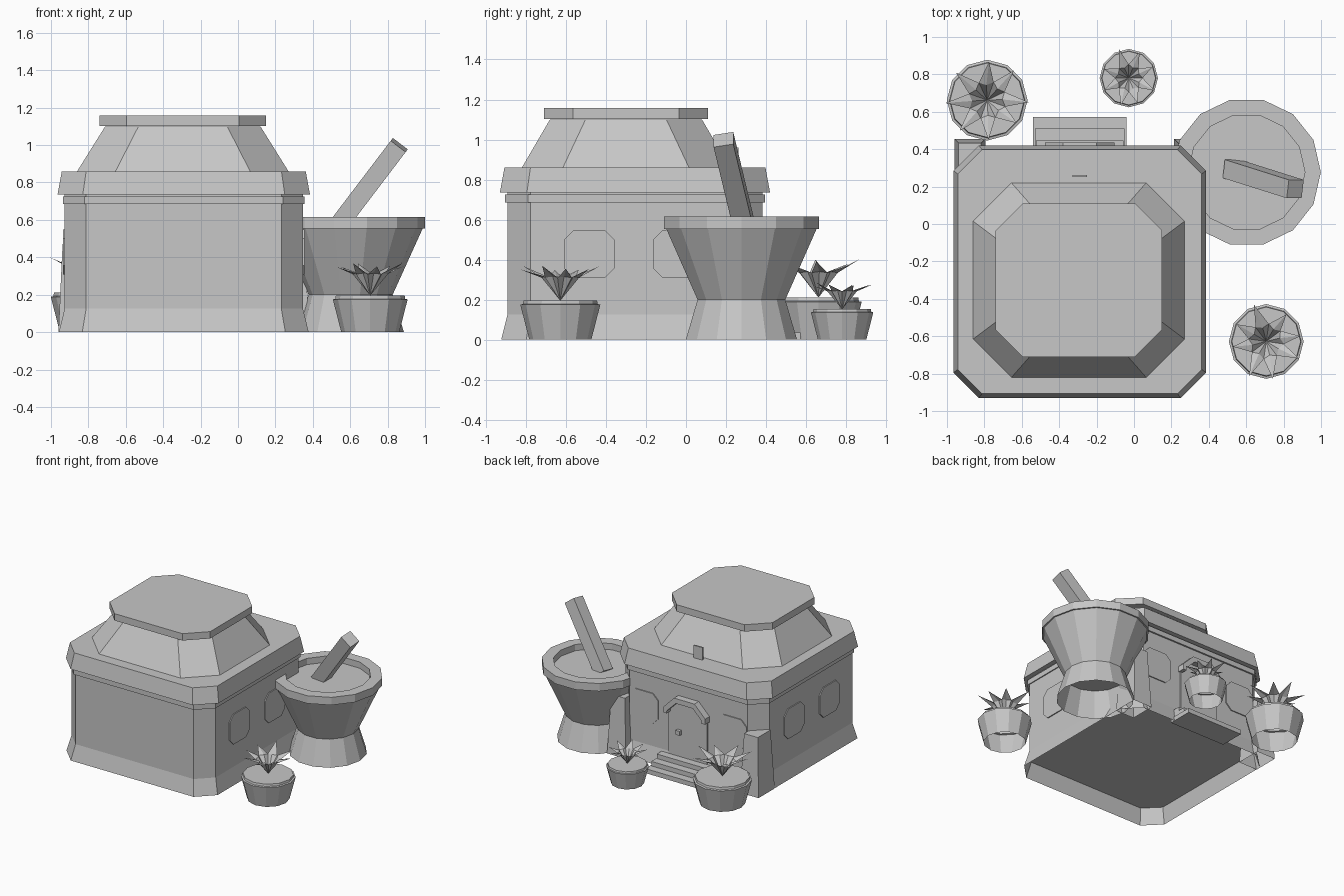
import bpy, bmesh, random
from math import cos, sin, pi, tau
from mathutils import Vector

cube = bpy.data.objects.get("Cube")
if cube:
    bpy.data.objects.remove(cube, do_unlink=True)
random.seed(4)

GREY = bpy.data.materials.new("plain grey")
GREY.use_nodes = True
GREY.diffuse_color = (0.57, 0.57, 0.57, 1)
GREY.node_tree.nodes["Principled BSDF"].inputs["Base Color"].default_value = (0.57, 0.57, 0.57, 1)

CX, CY = -0.29, -0.255    # centre of the building
WALL = 0.637              # half width of the walls
REAR = CY + WALL          # plane of the rear wall


def finish(name, bm, recalc=True):
    if recalc:
        bmesh.ops.recalc_face_normals(bm, faces=bm.faces)
    mesh = bpy.data.meshes.new(name)
    bm.to_mesh(mesh)
    bm.free()
    mesh.materials.append(GREY)
    obj = bpy.data.objects.new(name, mesh)
    bpy.context.collection.objects.link(obj)
    return obj


def loft(name, rings, bottom=True, top=True):
    """Skin a stack of closed rings of points."""
    bm = bmesh.new()
    loops = [[bm.verts.new(p) for p in ring] for ring in rings]
    n = len(loops[0])
    for a, b in zip(loops, loops[1:]):
        for i in range(n):
            j = (i + 1) % n
            bm.faces.new((a[i], a[j], b[j], b[i]))
    if bottom:
        bm.faces.new(loops[0][::-1])
    if top:
        bm.faces.new(loops[-1])
    return finish(name, bm)


def chamfered(hx, hy, c):
    """Outline of a rectangle with cut corners."""
    return [(hx, c - hy), (hx, hy - c), (hx - c, hy), (c - hx, hy),
            (-hx, hy - c), (-hx, c - hy), (c - hx, -hy), (hx - c, -hy)]


def tier(name, cx, cy, levels, **caps):
    """Chamfered block from levels of (z, half x, half y, corner cut)."""
    return loft(name, [[(cx + x, cy + y, z) for x, y in chamfered(hx, hy, c)]
                       for z, hx, hy, c in levels], **caps)


def turned(name, cx, cy, profile, sides, bottom=True):
    """Faceted round body from a profile of (radius, z)."""
    return loft(name, [[(cx + r * cos(tau * i / sides), cy + r * sin(tau * i / sides), z)
                        for i in range(sides)] for r, z in profile], bottom)


def box(name, x0, x1, y0, y1, z0, z1):
    return loft(name, [[(x0, y0, z), (x1, y0, z), (x1, y1, z), (x0, y1, z)] for z in (z0, z1)])


# Building: hollow flared plinth, walls, trim band, brim, sloped roof and cap
tier("plinth", CX, CY, [(0, 0.668, 0.668, 0.125), (0.125, WALL, WALL, 0.115)], bottom=False, top=False)
tier("walls", CX, CY, [(0.125, WALL, WALL, 0.115), (0.74, WALL, WALL, 0.115)])
tier("trim_band", CX, CY, [(0.685, 0.645, 0.65, 0.115), (0.725, 0.645, 0.65, 0.115)])
tier("roof_brim", CX, CY, [(0.735, 0.675, 0.675, 0.135), (0.86, 0.652, 0.652, 0.13)])
tier("roof_slope", -0.295, -0.3, [(0.86, 0.565, 0.52, 0.205), (1.1, 0.415, 0.38, 0.178)])
tier("roof_cap", -0.295, -0.3, [(1.102, 0.445, 0.41, 0.145), (1.157, 0.445, 0.41, 0.145)])

# Tapered square pillars filling the two rear corners
for side, label in ((1, "left"), (-1, "right")):
    rings = []
    for z, inset in ((0, 0), (0.47, 0.022)):
        a, b = 0.505 + inset, 0.67 - inset
        y0, y1 = 0.25 + inset, 0.455 - inset
        rings.append([(CX + side * x, y, z) for x, y in ((a, y0), (b, y0), (b, y1), (a, y1))])
    loft("rear_pillar_" + label, rings, bottom=False)


# Cut-corner window plates, two per side wall and two on the rear wall
def window(name, centre, axis, out):
    rings = []
    for depth in (0, 0.008 * out):
        rings.append([Vector(centre) + Vector((depth, u, v) if axis == "x" else (u, depth, v))
                      for u, v in chamfered(0.126, 0.12, 0.048)])
    loft(name, rings)


for side, label in ((1, "left"), (-1, "right")):
    window("rear_window_" + label, (CX + side * 0.39, REAR, 0.428), "y", 1)
    for i, y in enumerate((-0.483, -0.037)):
        window(f"{label}_window_{i + 1}", (CX + side * WALL, y, 0.428), "x", side)


# Door with a cut-corner top, its hood, knob and steps
def arch(w, top, cut, foot):
    return [(w, foot), (w, top - cut), (w - cut, top), (cut - w, top), (-w, top - cut), (-w, foot)]


loft("door", [[(CX + x, y, z) for x, z in arch(0.17, 0.56, 0.08, 0.11)]
              for y in (REAR, REAR + 0.009)])
hood = arch(0.185, 0.59, 0.095, 0.45) + arch(0.155, 0.55, 0.08, 0.45)[::-1]
bm = bmesh.new()
back, front = [[bm.verts.new((CX + x, y, z)) for x, z in hood] for y in (REAR, REAR + 0.055)]
for i in range(12):
    j = (i + 1) % 12
    bm.faces.new((back[i], back[j], front[j], front[i]))
    if i < 5:
        for loop in (back, front):
            bm.faces.new((loop[i], loop[i + 1], loop[10 - i], loop[11 - i]))
finish("door_hood", bm)
box("door_knob", CX + 0.055, CX + 0.09, REAR, REAR + 0.035, 0.29, 0.325)
for i, (half, depth) in enumerate(((0.249, 0.573), (0.24, 0.51), (0.235, 0.447))):
    box(f"step_{i + 1}", CX - half, CX + half, REAR - 0.01, depth, 0.036 * i, 0.036 * (i + 1))

# Small blank plaque standing on the rear of the roof
box("roof_plaque", CX - 0.038, CX + 0.038, 0.25, 0.262, 0.86, 0.96)

# Mortar with an open foot and a shallow well, and its leaning pestle
MX, MY = 0.602, 0.277
turned("mortar_foot", MX, MY, [(0.285, 0), (0.225, 0.2)], 14, bottom=False)
turned("mortar_bowl", MX, MY, [(0.225, 0.2), (0.385, 0.553), (0.397, 0.553), (0.397, 0.615),
                               (0.312, 0.615), (0.312, 0.565)], 14)
foot, tip = Vector((0.52, 0.295, 0.55)), Vector((0.862, 0.187, 1.0))
axis = (tip - foot).normalized()
facing = Vector((0, -1, 0))
facing = (facing - axis * facing.dot(axis)).normalized() * 0.05
flank = axis.cross(facing)
loft("pestle", [[p + facing + flank, p - facing + flank, p - facing - flank, p + facing - flank]
                for p in (foot, tip)])


# Potted plants: tapered pot and a spreading star of folded pointed leaves
def plant(label, x, y, s, turn):
    turned("pot_" + label, x, y, [(0.155 * s, 0), (0.2 * s, 0.175 * s), (0.187 * s, 0.178 * s),
                                  (0.184 * s, 0.195 * s)], 12, bottom=False)
    bm = bmesh.new()
    base = Vector((x, y, 0.195 * s))

    def point(r, a, z):
        return bm.verts.new(base + Vector((r * cos(a), r * sin(a), z)) * s)

    count = 8
    root = point(0, 0, 0)
    valleys = [point(0.095, turn + tau * (k + 0.5) / count, 0.115) for k in range(count)]
    for k in range(count):
        a = turn + tau * k / count
        rib = point(0.075, a, 0.12)
        end = point(random.uniform(0.175, 0.21), a + random.uniform(-0.12, 0.12),
                    random.uniform(0.145, 0.18))
        right, left = valleys[k - 1], valleys[k]
        for tri in ((root, rib, left), (root, right, rib), (left, rib, end), (rib, right, end)):
            bm.faces.new(tri)
    finish("leaves_" + label, bm, recalc=False)


plant("front", 0.707, -0.628, 1.0, 0.25)
plant("rear_right", -0.785, 0.662, 1.08, 0.05)
plant("rear_middle", -0.028, 0.78, 0.78, 0.4)
